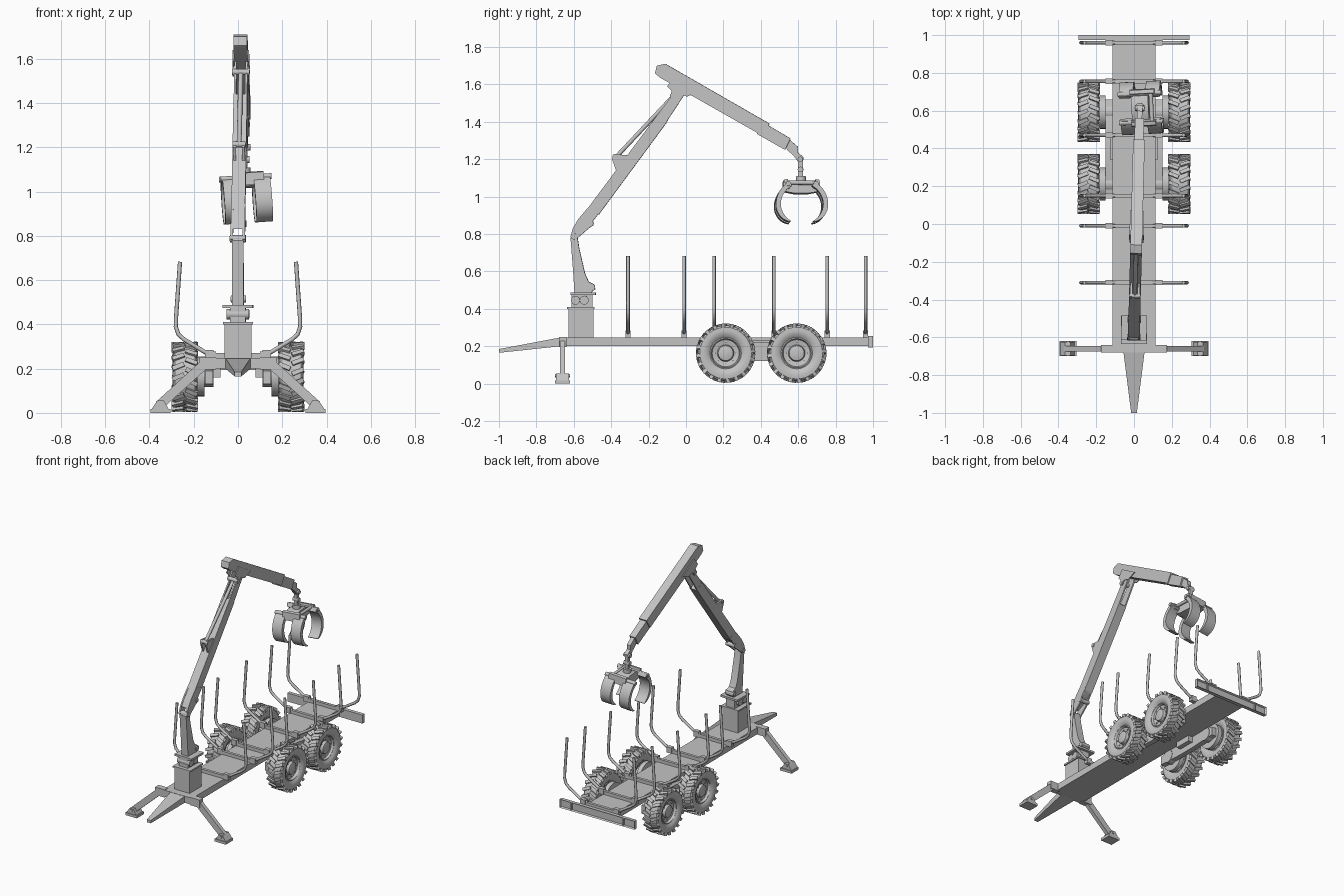
import bpy, bmesh
from math import radians, sin, cos, pi
from mathutils import Matrix, Vector

if "Cube" in bpy.data.objects:
    bpy.data.objects.remove(bpy.data.objects["Cube"], do_unlink=True)

COLOUR = (0.55, 0.55, 0.55, 1)
grey = bpy.data.materials.new("plain grey")
grey.use_nodes = True
grey.diffuse_color = COLOUR
grey.node_tree.nodes["Principled BSDF"].inputs["Base Color"].default_value = COLOUR


def finish(name, bm, smooth=True):
    bmesh.ops.recalc_face_normals(bm, faces=bm.faces)
    me = bpy.data.meshes.new(name)
    bm.to_mesh(me)
    bm.free()
    me.materials.append(grey)
    if smooth:
        me.shade_smooth()
        me.set_sharp_from_angle(angle=radians(35))
    ob = bpy.data.objects.new(name, me)
    bpy.context.collection.objects.link(ob)
    return ob


def hull(name, pts):
    bm = bmesh.new()
    for p in pts:
        bm.verts.new(p)
    bmesh.ops.convex_hull(bm, input=bm.verts)
    bmesh.ops.dissolve_limit(bm, angle_limit=0.01, verts=bm.verts, edges=bm.edges)
    return finish(name, bm, False)


def box(name, xs, ys, zs):
    return hull(name, [(x, y, z) for x in xs for y in ys for z in zs])


def prism(name, profile, x0, x1):
    """Side profile of (y, z) points pushed across x."""
    bm = bmesh.new()
    face = bm.faces.new([bm.verts.new((x0, y, z)) for y, z in profile])
    new = bmesh.ops.extrude_face_region(bm, geom=[face])["geom"]
    bmesh.ops.translate(bm, vec=(x1 - x0, 0, 0),
                        verts=[v for v in new if isinstance(v, bmesh.types.BMVert)])
    return finish(name, bm)


def rod(name, a, b, r, sides=16):
    a, b = Vector(a), Vector(b)
    turn = (b - a).to_track_quat("Z", "Y").to_matrix().to_4x4()
    bm = bmesh.new()
    bmesh.ops.create_cone(bm, cap_ends=True, segments=sides, radius1=r, radius2=r,
                          depth=(b - a).length, matrix=Matrix.Translation((a + b) / 2) @ turn)
    return finish(name, bm)


def pin(name, y, z, r, half):
    return rod(name, (-half, y, z), (half, y, z), r)


def tube(name, pts, r):
    cu = bpy.data.curves.new(name, "CURVE")
    cu.dimensions = "3D"
    cu.bevel_depth, cu.bevel_resolution, cu.use_fill_caps = r, 2, True
    sp = cu.splines.new("POLY")
    sp.points.add(len(pts) - 1)
    for p, co in zip(sp.points, pts):
        p.co = (*co, 1)
    cu.materials.append(grey)
    ob = bpy.data.objects.new(name, cu)
    bpy.context.collection.objects.link(ob)


def lathe(bm, profile, steps=36):
    """Spin (x, radius) points about the x axis."""
    vs = [bm.verts.new((x, 0, r)) for x, r in profile]
    es = [bm.edges.new(p) for p in zip(vs, vs[1:])]
    bmesh.ops.spin(bm, geom=vs + es, cent=(0, 0, 0), axis=(1, 0, 0), angle=2 * pi,
                   steps=steps, use_merge=True)
    bmesh.ops.remove_doubles(bm, verts=bm.verts, dist=0.0001)


# Frame, drawbar and rear bumper
box("frame", (-0.115, 0.115), (-0.68, 0.98), (0.2, 0.247))
hull("drawbar", [(s * x, y, z) for s in (-1, 1) for x, y, z in
                 ((0.015, -1, 0.165), (0.015, -1, 0.185), (0.057, -0.67, 0.2), (0.057, -0.67, 0.247))])
bm = bmesh.new()
bmesh.ops.create_cube(bm, size=1, matrix=Matrix.Translation((0, 0.987, 0.224))
                      @ Matrix.Diagonal((0.59, 0.026, 0.06, 1)))
bm.normal_update()
bmesh.ops.inset_individual(bm, faces=[f for f in bm.faces if f.normal.y > 0.9],
                           thickness=0.009, depth=-0.012)
finish("rear_bumper", bm, False)
for s in (-1, 1):
    box("bumper_divider", (s * 0.2, s * 0.208), (0.98, 0.998), (0.2, 0.248))

# Stakes with their sockets and cross bars
STAKE = [(0.1, 0.268), (0.145, 0.272), (0.17, 0.287), (0.245, 0.333), (0.27, 0.356),
         (0.281, 0.39), (0.28, 0.43), (0.262, 0.683)]
for y in (-0.31, -0.01, 0.15, 0.47, 0.755, 0.96):
    box("cross_bar", (-0.12, 0.12), (y - 0.01, y + 0.01), (0.24, 0.27))
    for s in (-1, 1):
        box("stake_socket", (s * 0.11, s * 0.15), (y - 0.014, y + 0.014), (0.245, 0.285))
        tube("stake", [(s * x, y, z) for x, z in STAKE], 0.0095)

# Wheels
TYRE = [(0.04, 0.084), (0.053, 0.1), (0.056, 0.12), (0.054, 0.138), (0.045, 0.148)]
RIM = [(0.04, 0.084), (0.043, 0.078), (0.028, 0.072), (0.022, 0.045), (0.04, 0.04), (0.042, 0.036),
       (0.042, 0)]
for s, side in ((1, "left"), (-1, "right")):
    for y, place in ((0.212, "front"), (0.592, "rear")):
        spot = Matrix.Translation((s * 0.24, y, 0.163))
        bm = bmesh.new()
        lathe(bm, TYRE + [(-x, r) for x, r in reversed(TYRE)])
        for k in range(40):
            row = 1 if k % 2 else -1
            bmesh.ops.create_cube(bm, size=1, matrix=Matrix.Rotation(k * pi / 20, 4, "X")
                                  @ Matrix.Translation((row * 0.03, 0, 0.148))
                                  @ Matrix.Rotation(row * s * 0.4, 4, "Z")
                                  @ Matrix.Diagonal((0.056, 0.02, 0.02, 1)))
        finish(f"{place}_{side}_tyre", bm).data.transform(spot)
        bm = bmesh.new()
        lathe(bm, [(s * x, r) for x, r in RIM])
        lathe(bm, [(-s * x, r) for x, r in RIM])
        finish(f"{place}_{side}_rim", bm).data.transform(spot)
        for k in range(8):
            a = k * pi / 4
            p = Vector((s * 0.262, y + 0.058 * cos(a), 0.163 + 0.058 * sin(a)))
            rod("wheel_bolt", p, p + Vector((s * 0.01, 0, 0)), 0.005, 6)
        rod("brake_drum", (s * 0.152, y, 0.163), (s * 0.182, y, 0.163), 0.088, 28)
        rod("axle_stub", (s * 0.11, y, 0.163), (s * 0.2, y, 0.163), 0.045)
    # Bogie beam
    prism(f"{side}_bogie_beam", [(0.14, 0.13), (0.34, 0.12), (0.46, 0.12), (0.66, 0.13),
                                 (0.66, 0.19), (0.46, 0.22), (0.34, 0.22), (0.14, 0.19)],
          s * 0.113, s * 0.15)
    box(f"{side}_bogie_mount", (s * 0.08, s * 0.125), (0.34, 0.46), (0.16, 0.23))

    # Outrigger
    box(f"{side}_outrigger_bracket", (s * 0.1, s * 0.175), (-0.68, -0.64), (0.195, 0.25))
    hull(f"{side}_outrigger_leg", [(s * x, y, z) for y in (-0.674, -0.646) for x, z in
                                   ((0.135, 0.205), (0.165, 0.237), (0.37, 0.05), (0.335, 0.025))])
    box(f"{side}_foot_plate", (s * 0.305, s * 0.395), (-0.7, -0.62), (0, 0.018))
    hull(f"{side}_foot_block", [(s * x, y, z) for y in (-0.695, -0.625) for x, z in
                                ((0.312, 0.015), (0.392, 0.015), (0.365, 0.055), (0.335, 0.055))])
    rod("foot_pin", (s * 0.35, -0.7, 0.042), (s * 0.35, -0.62, 0.042), 0.01)

# Crane pedestal
box("pedestal", (-0.06, 0.06), (-0.628, -0.495), (0.24, 0.405))
box("pedestal_cap", (-0.068, 0.068), (-0.635, -0.488), (0.4, 0.411))

# Crane, built straight and then slewed a little
crane = [box("slew_block", (-0.035, 0.035), (-0.61, -0.5), (0.41, 0.48)),
         box("slew_plate", (-0.068, 0.068), (-0.615, -0.483), (0.474, 0.488)),
         prism("column", [(-0.596, 0.487), (-0.603, 0.6), (-0.617, 0.78), (-0.605, 0.8), (-0.583, 0.8),
                          (-0.57, 0.72), (-0.54, 0.59), (-0.52, 0.545), (-0.49, 0.53),
                          (-0.485, 0.505), (-0.505, 0.487)], -0.026, 0.026),
         pin("column_pin", -0.502, 0.515, 0.016, 0.034),
         pin("knee_pin", -0.598, 0.787, 0.016, 0.036)]
for y in (-0.59, -0.543):
    crane.append(pin("slew_cylinder", y, 0.446, 0.024, 0.05))
for s in (-1, 1):
    crane.append(prism("knee_plate", [(-0.617, 0.785), (-0.605, 0.83), (-0.575, 0.88), (-0.52, 0.945),
                                      (-0.45, 0.93), (-0.497, 0.87), (-0.495, 0.845), (-0.51, 0.838),
                                      (-0.59, 0.77)], s * 0.022, s * 0.032))
    crane.append(prism("boom_fork", [(-0.165, 1.42), (-0.075, 1.54), (-0.05, 1.59), (0.0, 1.585),
                                     (-0.015, 1.535), (-0.11, 1.39)], s * 0.02, s * 0.03))
    crane.append(prism("arm_bracket", [(-0.1, 1.59), (-0.075, 1.565), (-0.085, 1.53), (-0.065, 1.52),
                                       (-0.04, 1.55), (0.005, 1.535), (0.07, 1.56), (-0.06, 1.64)],
                       s * 0.031, s * 0.037))
    crane.append(prism("boom_lug", [(-0.395, 1.2), (-0.385, 1.228), (-0.355, 1.225), (-0.31, 1.22),
                                    (-0.37, 1.13)], s * 0.014, s * 0.026))
crane += [prism("knee_core", [(-0.6, 0.83), (-0.575, 0.875), (-0.52, 0.94), (-0.46, 0.91),
                              (-0.53, 0.86)], -0.022, 0.022),
          prism("main_boom", [(-0.53, 0.93), (-0.15, 1.44), (-0.1, 1.4), (-0.465, 0.905)], -0.031, 0.031),
          pin("boom_base_pin", -0.508, 0.855, 0.014, 0.036),
          pin("boom_lug_pin", -0.38, 1.213, 0.013, 0.03),
          pin("fork_pin", -0.07, 1.54, 0.014, 0.04),
          rod("boom_cylinder", (0, -0.375, 1.21), (0, -0.07, 1.535), 0.011),
          prism("outer_arm", [(-0.165, 1.66), (-0.155, 1.7), (-0.11, 1.71), (0.447, 1.39),
                              (0.41, 1.325), (-0.14, 1.637)], -0.031, 0.031),
          prism("arm_extension", [(0.4, 1.405), (0.56, 1.31), (0.53, 1.25), (0.38, 1.335)], -0.024, 0.024),
          prism("arm_tip", [(0.53, 1.325), (0.6, 1.265), (0.6, 1.235), (0.63, 1.21), (0.625, 1.185),
                            (0.6, 1.185), (0.575, 1.22), (0.54, 1.25)], -0.014, 0.014),
          pin("tip_pin", 0.612, 1.2, 0.014, 0.025),
          box("hanger_link", (-0.012, 0.012), (0.6, 0.626), (1.1, 1.2)),
          pin("hanger_pin", 0.613, 1.145, 0.015, 0.022)]
slew = (Matrix.Translation((0, -0.56, 0)) @ Matrix.Rotation(radians(-1.5), 4, "Z")
        @ Matrix.Translation((0, 0.56, 0)))
for ob in crane:
    ob.data.transform(slew)

# Grapple, built around its rotor and then hung from the arm
grapple = [rod("rotor", (0, 0, -0.035), (0, 0, 0.008), 0.026, 20),
           prism("grapple_body", [(-0.04, -0.018), (0.04, -0.018), (0.095, -0.05), (0.09, -0.075),
                                  (0.04, -0.085), (-0.04, -0.085), (-0.09, -0.075), (-0.095, -0.05)],
                 -0.045, 0.045),
           rod("grapple_cylinder", (0.06, -0.09, -0.03), (0.06, 0.09, -0.03), 0.011)]
arc = [radians(62 - 118 * k / 14) for k in range(15)]
for s in (-1, 1):
    grapple.append(pin("claw_pin", s * 0.075, -0.038, 0.013, 0.115))
    grapple.append(prism("claw_horn", [(s * 0.065, -0.06), (s * 0.075, -0.012), (s * 0.095, -0.016),
                                       (s * 0.1, -0.07)], -0.05, 0.08))
    outer = [(0.14 - 0.03 * max(0, -a) ** 2, a) for a in arc]
    inner = [(0.114 - 0.008 * max(0, -a), a) for a in reversed(arc)]
    for side in (-1, 1):
        grapple.append(prism("claw", [(s * r * cos(a), -0.15 + r * sin(a)) for r, a in outer + inner],
                             side * 0.033, side * 0.108))
hang = (Matrix.Translation((0.03, 0.615, 1.1)) @ Matrix.Rotation(radians(-4), 4, "Y")
        @ Matrix.Rotation(radians(3), 4, "Z"))
for ob in grapple:
    ob.data.transform(hang)
